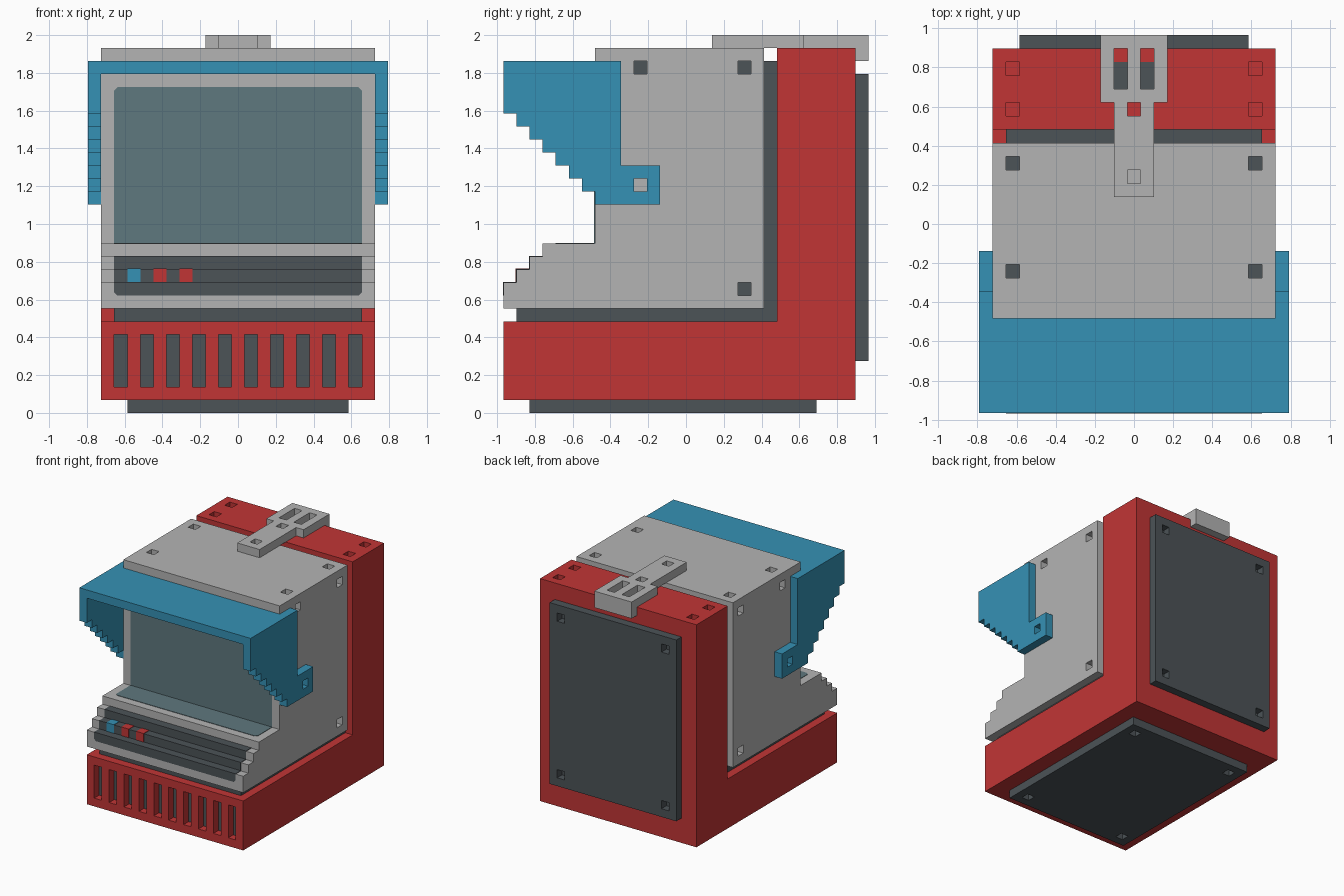
import bpy
import bmesh
from mathutils import Vector

if "Cube" in bpy.data.objects:
    bpy.data.objects.remove(bpy.data.objects["Cube"])

U = 2 / 29      # one grid block
E = 0.05        # thickness of painted plates, in blocks
DEPTH = 0.95    # depth of the square pockets, in blocks


def material(name, rgb):
    lin = [((c / 255 + 0.055) / 1.055) ** 2.4 for c in rgb]
    m = bpy.data.materials.new(name)
    m.use_nodes = True
    m.diffuse_color = (*lin, 1)
    bsdf = next(n for n in m.node_tree.nodes if n.type == 'BSDF_PRINCIPLED')
    bsdf.inputs["Base Color"].default_value = (*lin, 1)
    return m


RED = material("red", (193, 53, 53))
GREY = material("light grey", (180, 180, 180))
DARK = material("dark grey", (76, 83, 87))
BLUE = material("blue", (53, 145, 181))
GLASS = material("screen teal", (95, 120, 126))


def add_prism(bm, pts, axis, lo, hi):
    """Extrude a 2D outline along an axis; the outline uses the other two axes in order."""
    def point(p, d):
        c = list(p)
        c.insert(axis, d)
        return Vector(c) * U
    face = bm.faces.new([bm.verts.new(point(p, lo)) for p in pts])
    ext = bmesh.ops.extrude_face_region(bm, geom=[face])
    shift = Vector((0, 0, 0))
    shift[axis] = (hi - lo) * U
    bmesh.ops.translate(bm, vec=shift,
                        verts=[v for v in ext["geom"] if isinstance(v, bmesh.types.BMVert)])


def finish(name, bm, mat=None):
    bmesh.ops.recalc_face_normals(bm, faces=bm.faces)
    mesh = bpy.data.meshes.new(name)
    bm.to_mesh(mesh)
    bm.free()
    if mat:
        mesh.materials.append(mat)
    ob = bpy.data.objects.new(name, mesh)
    bpy.context.collection.objects.link(ob)
    return ob


def prism(name, pts, axis, lo, hi, mat):
    bm = bmesh.new()
    add_prism(bm, pts, axis, lo, hi)
    return finish(name, bm, mat)


def rect(x0, x1, y0, y1):
    return [(x0, y0), (x1, y0), (x1, y1), (x0, y1)]


def boxes(name, spans, mat=None):
    """One object from several boxes, each (x0, x1, y0, y1, z0, z1) in blocks."""
    bm = bmesh.new()
    for x0, x1, y0, y1, z0, z1 in spans:
        add_prism(bm, rect(x0, x1, y0, y1), 2, z0, z1)
    return finish(name, bm, mat)


def cut(ob, spans):
    """Subtract boxes from an object and bake the result."""
    cutter = boxes("cutter", spans)
    cutter.hide_render = True
    mod = ob.modifiers.new("cut", 'BOOLEAN')
    mod.operation = 'DIFFERENCE'
    mod.solver = 'EXACT'
    mod.object = cutter
    bpy.context.view_layer.update()
    deps = bpy.context.evaluated_depsgraph_get()
    mesh = bpy.data.meshes.new_from_object(ob.evaluated_get(deps))
    ob.modifiers.clear()
    ob.data = mesh
    bpy.data.objects.remove(cutter)


def both(spans):
    """Spans plus their mirror images across x."""
    return spans + [(-b, -a, *rest) for a, b, *rest in spans]


# Foot plate with corner pockets
foot = boxes("foot_plate", [(-8.5, 8.5, -12, 10, 0, 1)], DARK)
cut(foot, both([(6.5, 7.5, y, y + 1, -0.5, DEPTH) for y in (-11, 8)]))

# L-shaped red casing with front vents and top pockets
casing = prism("outer_casing", [(-14, 1), (13, 1), (13, 28), (7, 28), (7, 7), (-14, 7)],
               0, -10.5, 10.5, RED)
vents = [(-9.5 + 2 * i, -8.5 + 2 * i) for i in range(10)]
cut(casing, [(a, b, -14.5, -13, 2, 6) for a, b in vents]
    + both([(8.5, 9.5, y, y + 1, 28 - DEPTH, 28.5) for y in (8, 11)]))
boxes("vent_backs", [(a, b, -13 - E, -13 + E, 2, 6) for a, b in vents], DARK)

# Dark seam between casing and inner body
prism("seam", [(-13, 7), (7, 7), (7, 27), (6, 27), (6, 8), (-13, 8)], 0, -9.5, 9.5, DARK)

# Grey body with a stepped console
body = prism("inner_body", [(-14, 8), (6, 8), (6, 28), (-7, 28), (-7, 13), (-11, 13), (-11, 12),
                            (-12, 12), (-12, 11), (-13, 11), (-13, 10), (-14, 10)],
             0, -10.5, 10.5, GREY)
top_holes = both([(8.5, 9.5, y, y + 1) for y in (-4, 4)])
side_holes = [(-4, 26), (4, 26), (4, 9)]
cut(body, [(*h, 28 - DEPTH, 28.5) for h in top_holes]
    + both([(10.5 - DEPTH, 11, y, y + 1, z, z + 1) for y, z in side_holes]))
boxes("top_pocket_floors", [(*h, 28 - DEPTH - E, 28 - DEPTH + E) for h in top_holes], DARK)
boxes("side_pocket_floors", both([(10.5 - DEPTH - E, 10.5 - DEPTH + E, y, y + 1, z, z + 1)
                                  for y, z in side_holes]), DARK)

# Screen: upright pane and sloping reflection on the ledge, with clipped corners
C = 0.25
prism("screen_pane", [(-9.5, 13), (9.5, 13), (9.5, 25 - C), (9.5 - C, 25), (C - 9.5, 25),
                      (-9.5, 25 - C)], 1, -7 - E, -7 + E, GLASS)
prism("screen_ledge", [(-9.5, -7), (9.5, -7), (9.5, C - 10), (9.5 - C, -10), (C - 9.5, -10),
                       (-9.5, C - 10)], 2, 13 - E, 13 + E, GLASS)

# Control panel following the steps, plus its clipped lowest strip
prism("control_panel", [(-14 - E, 9 + C), (-14 - E, 10 + E), (-13 - E, 10 + E), (-13 - E, 11 + E),
                        (-12 - E, 11 + E), (-12 - E, 12 + E), (-11, 12 + E), (-11, 12 - E),
                        (-12 + E, 12 - E), (-12 + E, 11 - E), (-13 + E, 11 - E),
                        (-13 + E, 10 - E), (-14 + E, 10 - E), (-14 + E, 9 + C)],
      0, -9.5, 9.5, DARK)
prism("control_panel_edge", [(C - 9.5, 9), (9.5 - C, 9), (9.5, 9 + C), (-9.5, 9 + C)],
      1, -14 - E, -14 + E, DARK)
for name, x, mat in (("blue_button", -8.5, BLUE), ("red_button_a", -6.5, RED),
                     ("red_button_b", -4.5, RED)):
    boxes(name, [(x, x + 1, -13 - 2 * E, -13, 10 + E, 11 + 2 * E),
                 (x, x + 1, -13, -12 - E, 11, 11 + 2 * E)], mat)

# Blue visor: roof and two cheeks with a stepped lower edge
boxes("visor_roof", [(-10.5, 10.5, -14, -7, 26, 27)], BLUE)
steps = [(-14, 23)]
for i in range(7):
    steps += [(-13 + i, 23 - i), (-13 + i, 22 - i)]
cheek = steps + [(-2, 16), (-2, 19), (-5, 19), (-5, 27), (-14, 27)]
for name, lo in (("visor_cheek_left", 10.5), ("visor_cheek_right", -11.5)):
    ob = prism(name, cheek, 0, lo, lo + 1, BLUE)
    cut(ob, [(lo - 0.5, lo + 1.5, -4, -3, 17, 18)])

# Back panel with corner pockets
back = boxes("back_panel", [(-8.5, 8.5, 13, 14, 4, 26)], DARK)
cut(back, both([(6.5, 7.5, 14 - DEPTH, 14.5, z, z + 1) for z in (5, 24)]))

# T-shaped top latch with slots and a rear lip
latch = prism("top_latch", [(-1.5, 2), (1.5, 2), (1.5, 9), (2.5, 9), (2.5, 14), (-2.5, 14),
                            (-2.5, 9), (-1.5, 9)], 2, 28, 29, GREY)
cut(latch, both([(0.5, 1.5, 10, 13, 27.5, 29.5)])
    + [(-0.5, 0.5, y, y + 1 - 0.01, 27.5, 29.5) for y in (3, 8)])
boxes("latch_lip", [(-2.5, 2.5, 13, 14, 27, 28)], GREY)
boxes("latch_slot_floors", both([(0.5, 1.5, 10, 12, 28 - E, 28 + E)]), DARK)
